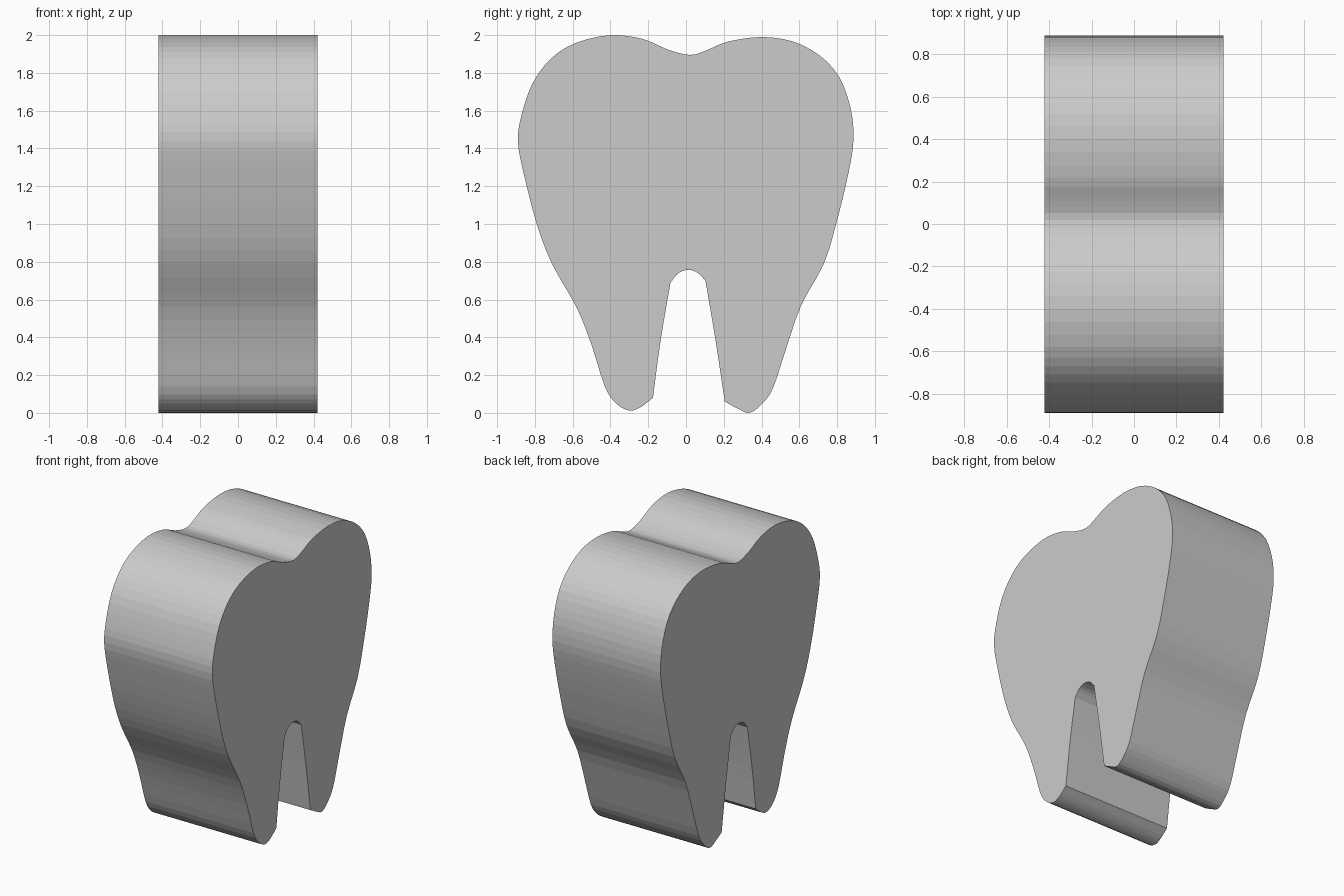
import bpy, bmesh
from mathutils import Vector

if "Cube" in bpy.data.objects:
    bpy.data.objects.remove(bpy.data.objects["Cube"])

HALF_DEPTH = 0.422

# Side profile (y, z), split into smooth runs that meet at sharp corners
OUTER = [(0.205, 0.06), (0.27, 0.025), (0.335, 0.0), (0.40, 0.045), (0.46, 0.13),
         (0.53, 0.34), (0.61, 0.57), (0.73, 0.79), (0.80, 1.02), (0.86, 1.27),
         (0.887, 1.45), (0.87, 1.62), (0.81, 1.78), (0.71, 1.89), (0.57, 1.965),
         (0.40, 1.99), (0.22, 1.965), (0.11, 1.92), (0.02, 1.895), (-0.10, 1.925),
         (-0.23, 1.98), (-0.40, 2.0), (-0.58, 1.96), (-0.71, 1.88), (-0.81, 1.75),
         (-0.87, 1.58), (-0.89, 1.44), (-0.86, 1.27), (-0.79, 1.0), (-0.71, 0.79),
         (-0.58, 0.56), (-0.50, 0.36), (-0.43, 0.14), (-0.37, 0.05), (-0.30, 0.012),
         (-0.24, 0.03), (-0.175, 0.08)]
NOTCH_LEFT = [(-0.175, 0.08), (-0.135, 0.38), (-0.082, 0.69)]
NOTCH_ARCH = [(-0.082, 0.69), (-0.04, 0.74), (0.01, 0.757), (0.06, 0.743), (0.103, 0.70)]
NOTCH_RIGHT = [(0.103, 0.70), (0.157, 0.38), (0.205, 0.06)]


def smooth_run(points, steps=3):
    """Catmull-Rom curve through the points, leaving out the last one."""
    p = [Vector(q) for q in points]
    p = [2 * p[0] - p[1]] + p + [2 * p[-1] - p[-2]]
    out = []
    for a, b, c, d in zip(p, p[1:], p[2:], p[3:]):
        for i in range(steps):
            t = i / steps
            out.append(0.5 * (2 * b + (c - a) * t + (2 * a - 5 * b + 4 * c - d) * t ** 2
                              + (3 * b - a - 3 * c + d) * t ** 3))
    return out


outline = [q for run in (OUTER, NOTCH_LEFT, NOTCH_ARCH, NOTCH_RIGHT)
           for q in smooth_run(run)]

# Tooth block: profile face extruded across the depth
bm = bmesh.new()
face = bm.faces.new([bm.verts.new((-HALF_DEPTH, y, max(z, 0))) for y, z in outline])
extruded = bmesh.ops.extrude_face_region(bm, geom=[face], use_keep_orig=True)
moved = [g for g in extruded["geom"] if isinstance(g, bmesh.types.BMVert)]
bmesh.ops.translate(bm, verts=moved, vec=(2 * HALF_DEPTH, 0, 0))
bmesh.ops.recalc_face_normals(bm, faces=bm.faces)

mesh = bpy.data.meshes.new("tooth")
bm.to_mesh(mesh)
bm.free()
tooth = bpy.data.objects.new("tooth", mesh)
bpy.context.collection.objects.link(tooth)
